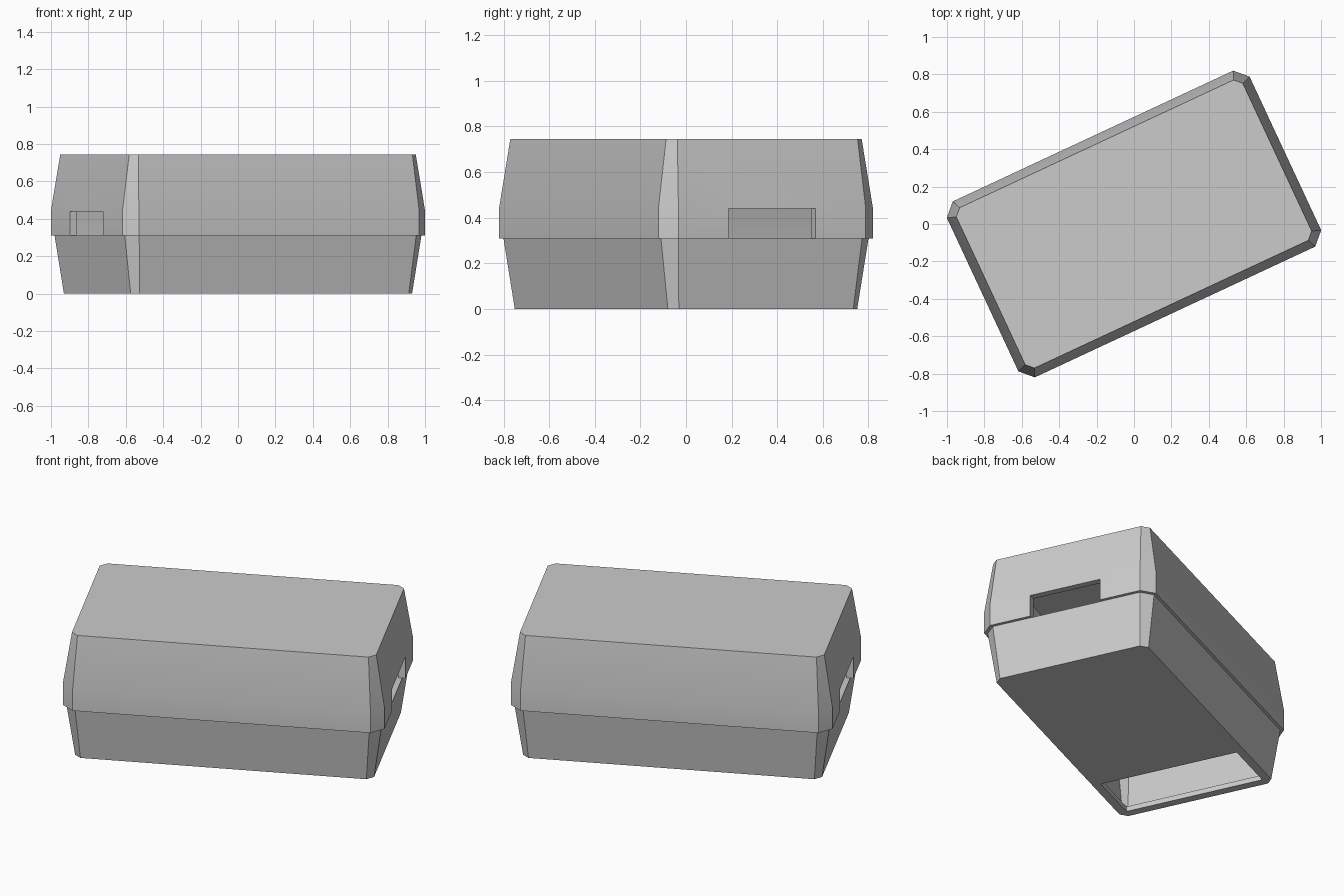
import bpy
import bmesh
import math

if "Cube" in bpy.data.objects:
    bpy.data.objects.remove(bpy.data.objects["Cube"], do_unlink=True)

TURN = math.radians(25)

grey = bpy.data.materials.new("plain_grey")
grey.use_nodes = True
colour = (0.6, 0.6, 0.6, 1)
grey.diffuse_color = colour
grey.node_tree.nodes["Principled BSDF"].inputs["Base Color"].default_value = colour


def add_object(name, bm):
    bmesh.ops.recalc_face_normals(bm, faces=bm.faces[:])
    mesh = bpy.data.meshes.new(name)
    bm.to_mesh(mesh)
    bm.free()
    mesh.materials.append(grey)
    obj = bpy.data.objects.new(name, mesh)
    obj.rotation_euler.z = TURN
    bpy.context.collection.objects.link(obj)
    return obj


def ring(bm, half_length, half_width, cut, z):
    """Rectangle with cut corners, counter-clockwise."""
    l, w = half_length, half_width
    points = []
    for sx, sy in ((1, 1), (-1, 1), (-1, -1), (1, -1)):
        pair = [(sx * l, sy * (w - cut), z), (sx * (l - cut), sy * w, z)]
        points += pair if sx * sy > 0 else pair[::-1]
    return [bm.verts.new(p) for p in points]


def shell(name, sections):
    """Closed wall lofted from the inner face, round the rim, to the outer face."""
    bm = bmesh.new()
    rings = [ring(bm, *s) for s in sections]
    bm.faces.new(rings[0])
    bm.faces.new(rings[-1])
    for a, b in zip(rings, rings[1:]):
        for i in range(len(a)):
            j = (i + 1) % len(a)
            bm.faces.new((a[i], a[j], b[j], b[i]))
    return add_object(name, bm)


def cut_box(target, low, high):
    bm = bmesh.new()
    bmesh.ops.create_cube(bm, size=1)
    for v in bm.verts:
        v.co = [lo if c < 0 else hi for c, lo, hi in zip(v.co, low, high)]
    cutter = add_object("cutter", bm)
    cutter.hide_render = True
    mod = target.modifiers.new("cut", "BOOLEAN")
    mod.operation = "DIFFERENCE"
    mod.solver = "EXACT"
    mod.object = cutter
    bpy.context.view_layer.objects.active = target
    bpy.ops.object.modifier_apply(modifier=mod.name)
    bpy.data.objects.remove(cutter, do_unlink=True)


# Hollow tray, flaring upward, with an opening in the floor at one end
tray = shell("tray", [
    (0.79, 0.43, 0.025, 0.03),
    (0.835, 0.465, 0.045, 0.31),
    (0.875, 0.502, 0.058, 0.31),
    (0.83, 0.458, 0.036, 0),
])
cut_box(tray, (-0.78, -0.41, -0.1), (-0.45, 0.41, 0.05))

# Hollow lid, straight at the rim then tapering, with a slot through both ends
lid = shell("lid", [
    (0.81, 0.44, 0.03, 0.705),
    (0.853, 0.479, 0.05, 0.44),
    (0.853, 0.479, 0.05, 0.31),
    (0.893, 0.519, 0.066, 0.31),
    (0.893, 0.519, 0.066, 0.44),
    (0.845, 0.473, 0.037, 0.745),
])
cut_box(lid, (-1.2, -0.21, 0.2), (1.2, 0.21, 0.44))

# Smooth the gentle bend of the lid, keep corners sharp
for obj in (tray, lid):
    bpy.ops.object.select_all(action="DESELECT")
    obj.select_set(True)
    bpy.context.view_layer.objects.active = obj
    bpy.ops.object.shade_smooth_by_angle(angle=math.radians(30))
